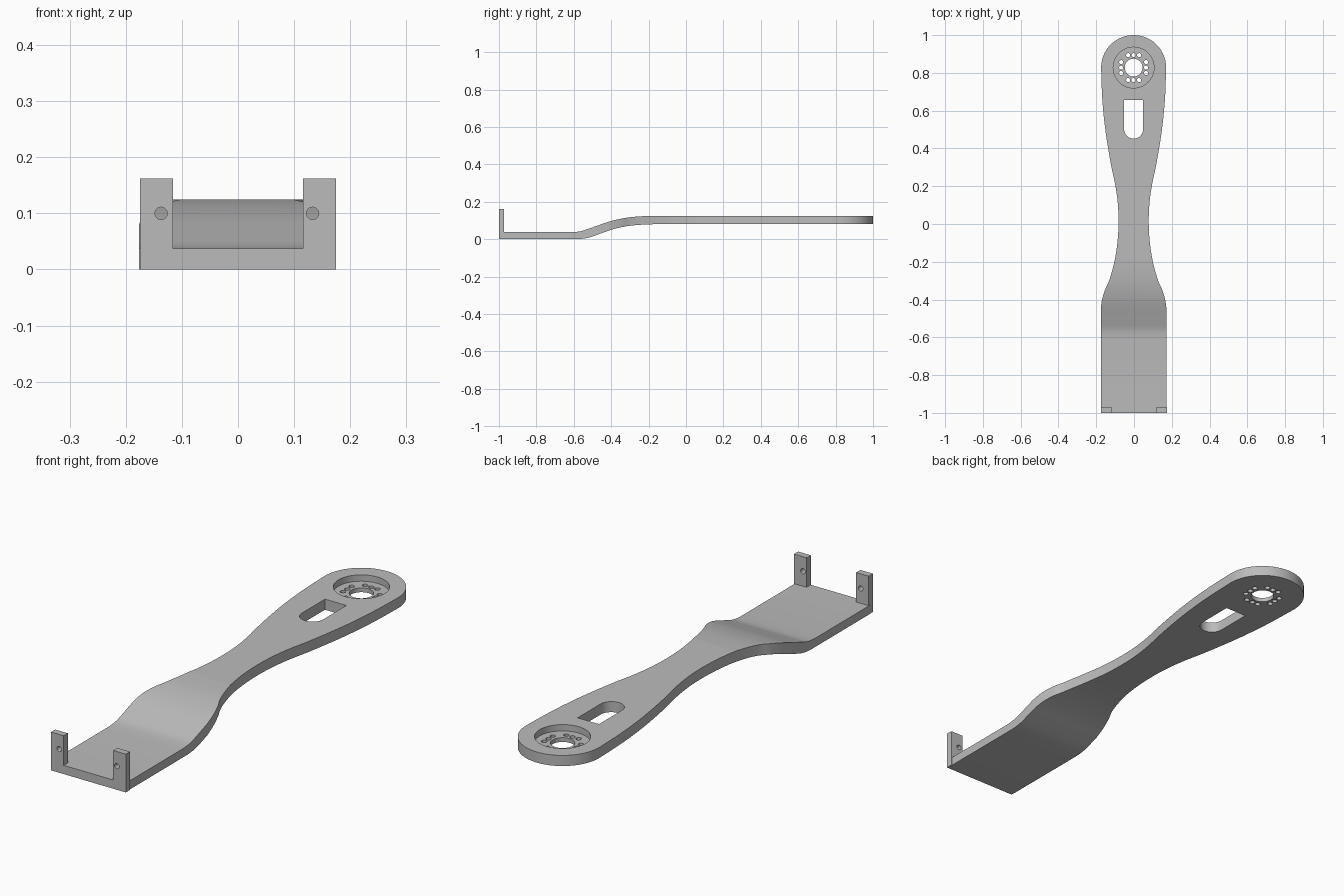
import bpy, bmesh, math
from mathutils import Vector

if "Cube" in bpy.data.objects:
    bpy.data.objects.remove(bpy.data.objects["Cube"])

grey = bpy.data.materials.new("plain_grey")
grey.use_nodes = True
grey.diffuse_color = (0.5, 0.5, 0.5, 1)
grey.node_tree.nodes["Principled BSDF"].inputs["Base Color"].default_value = (0.5, 0.5, 0.5, 1)

CX = -0.002          # body centreline
HEAD_Y, HEAD_R = 0.828, 0.172
TOP, BOTTOM = 0.125, 0.08


def prism(name, points, direction):
    """Extrude a closed polygon along a direction."""
    bm = bmesh.new()
    face = bm.faces.new([bm.verts.new(p) for p in points])
    moved = bmesh.ops.extrude_face_region(bm, geom=[face])["geom"]
    bmesh.ops.translate(bm, vec=direction, verts=[v for v in moved if isinstance(v, bmesh.types.BMVert)])
    bmesh.ops.recalc_face_normals(bm, faces=bm.faces)
    mesh = bpy.data.meshes.new(name)
    bm.to_mesh(mesh)
    bm.free()
    mesh.materials.append(grey)
    obj = bpy.data.objects.new(name, mesh)
    bpy.context.collection.objects.link(obj)
    return obj


def arc(cx, cy, r, start, end, n):
    angles = [math.radians(start + (end - start) * i / n) for i in range(n + 1)]
    return [(cx + r * math.cos(a), cy + r * math.sin(a)) for a in angles]


def spline(points, steps=6):
    """Smooth curve through the given 2D points."""
    p = [Vector(q) for q in points]
    p = [p[0]] + p + [p[-1]]
    out = []
    for a, b, c, d in zip(p, p[1:], p[2:], p[3:]):
        for i in range(steps):
            t = i / steps
            out.append(0.5 * (2 * b + (c - a) * t + (2 * a - 5 * b + 4 * c - d) * t * t
                              + (3 * b - a - 3 * c + d) * t ** 3))
    return [tuple(q) for q in out] + [tuple(points[-1])]


def box(name, x0, x1, y0, y1, z0, z1):
    return prism(name, [(x0, y0, z0), (x1, y0, z0), (x1, y1, z0), (x0, y1, z0)], (0, 0, z1 - z0))


def hole(x, y, r, z0, z1, n=24):
    return prism("hole_cutter", [(a, b, z0) for a, b in arc(x, y, r, 0, 360, n)[:-1]], (0, 0, z1 - z0))


def boolean(obj, tool, operation="DIFFERENCE"):
    mod = obj.modifiers.new("cut", "BOOLEAN")
    mod.operation, mod.solver, mod.object = operation, "EXACT", tool
    bpy.context.view_layer.objects.active = obj
    bpy.ops.object.modifier_apply(modifier=mod.name)
    bpy.data.objects.remove(tool)


# Arm: side profile extruded across, trimmed to the plan outline
upper = spline([(-0.61, 0.037), (-0.56, 0.043), (-0.5, 0.063), (-0.4, 0.097),
                (-0.3, 0.117), (-0.19, TOP)])
lower = spline([(-0.58, 0), (-0.53, 0.006), (-0.47, 0.025), (-0.38, 0.056),
                (-0.28, 0.074), (-0.17, BOTTOM)])
side = [(-1, 0.037)] + upper + [(1.1, TOP), (1.1, BOTTOM)] + lower[::-1] + [(-1, 0)]
arm = prism("arm", [(-0.3, y, z) for y, z in side], (0.6, 0, 0))

edge = spline([(0.174, -0.45), (0.167, -0.4), (0.15, -0.345), (0.128, -0.295), (0.102, -0.2),
               (0.086, -0.1), (0.08, 0), (0.083, 0.1), (0.096, 0.2), (0.117, 0.3),
               (0.135, 0.4), (0.15, 0.5), (0.161, 0.6), (0.168, 0.7), (HEAD_R, HEAD_Y)])
right = [(0.174, -0.985)] + edge
head = arc(0, HEAD_Y, HEAD_R, 0, 180, 48)[1:-1]
outline = right + head + [(-x, y) for x, y in reversed(right)]
boolean(arm, prism("outline_cutter", [(x + CX, y, -0.1) for x, y in outline], (0, 0, 0.4)), "INTERSECT")

# Round recess, centre bore and four groups of three small holes
boolean(arm, hole(CX, HEAD_Y, 0.108, 0.098, 0.3, 64))
boolean(arm, hole(CX, HEAD_Y, 0.047, -0.1, 0.3, 48))
for quarter in range(4):
    c, s = round(math.cos(quarter * math.pi / 2)), round(math.sin(quarter * math.pi / 2))
    for off in (-0.029, 0, 0.029):
        boolean(arm, hole(CX + 0.066 * c - off * s, HEAD_Y + 0.066 * s + off * c, 0.011, -0.1, 0.3))

# Slot with one rounded end
slot = [(0.05, 0.656), (-0.05, 0.656)] + arc(0, 0.502, 0.05, 180, 360, 24)
boolean(arm, prism("slot_cutter", [(x + CX, y, -0.1) for x, y in slot], (0, 0, 0.4)))

# Front bracket: U-shaped plate with a hole in each tab
u = [(-0.175, 0), (0.175, 0), (0.175, 0.162), (0.116, 0.162), (0.116, 0.037),
     (-0.116, 0.037), (-0.116, 0.162), (-0.175, 0.162)]
bracket = prism("front_bracket", [(x, -1, z) for x, z in u], (0, 0.028, 0))
for sign in (-1, 1):
    ring = arc(CX + sign * 0.135, 0.1, 0.011, 0, 360, 24)[:-1]
    boolean(bracket, prism("tab_hole_cutter", [(x, -1.1, z) for x, z in ring], (0, 0.3, 0)))
boolean(arm, bracket, "UNION")

# Smooth curved sides, keep sharp edges
bpy.ops.object.select_all(action="DESELECT")
arm.select_set(True)
bpy.context.view_layer.objects.active = arm
bpy.ops.object.shade_smooth_by_angle(angle=math.radians(30))
